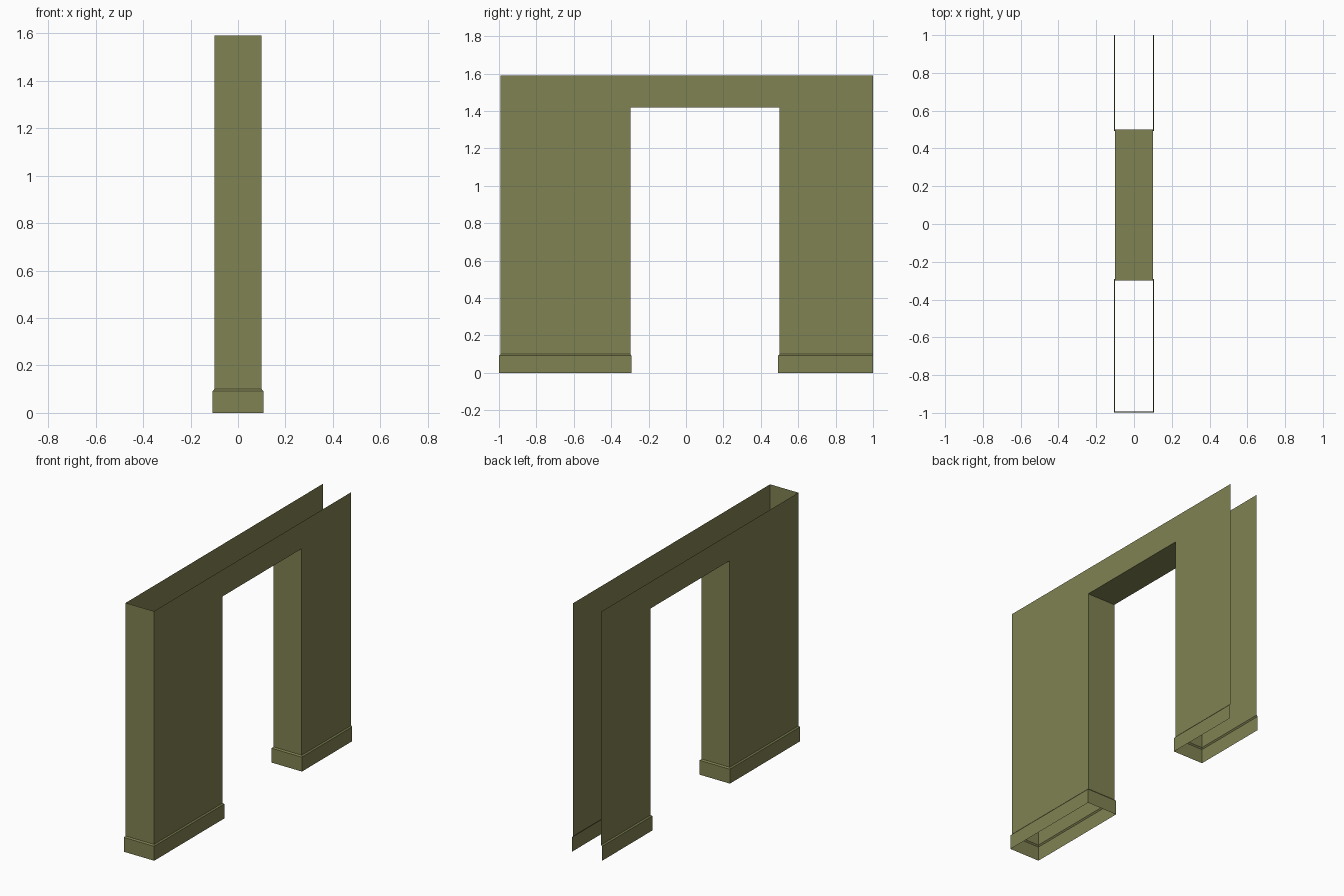
import bpy
import bmesh

if "Cube" in bpy.data.objects:
    bpy.data.objects.remove(bpy.data.objects["Cube"])

HALF = 0.10       # half wall thickness
STEP = 0.007      # how far the skirting stands out
BASE, TOP, DOOR = 0.10, 1.59, 1.42

olive = bpy.data.materials.new("olive paint")
olive.diffuse_color = (0.216, 0.223, 0.084, 1.0)
olive.use_nodes = True
olive.node_tree.nodes["Principled BSDF"].inputs["Base Color"].default_value = olive.diffuse_color


def finish(name, bm):
    mesh = bpy.data.meshes.new(name)
    bm.to_mesh(mesh)
    bm.free()
    mesh.materials.append(olive)
    obj = bpy.data.objects.new(name, mesh)
    bpy.context.collection.objects.link(obj)


# Wall shell: two doorway-shaped sheets joined by the end, jambs and soffit;
# the top, the underside and the +y end stay open
def wall():
    profile = [(-0.992, BASE), (-0.298, BASE), (-0.298, DOOR), (0.50, DOOR),
               (0.50, BASE), (1.0, BASE), (1.0, TOP), (-0.992, TOP)]
    bm = bmesh.new()
    right = [bm.verts.new((HALF, y, z)) for y, z in profile]
    left = [bm.verts.new((-HALF, y, z)) for y, z in profile]
    bm.faces.new(right)
    bm.faces.new(left[::-1])
    for i in (1, 2, 3, 7):
        j = (i + 1) % len(profile)
        bm.faces.new((right[j], right[i], left[i], left[j]))
    finish("wall", bm)


# Skirting: a small chamfered profile swept round the foot of one pier
def skirting(name, y0, y1, open_end=False):
    bm = bmesh.new()
    rings = []
    for out, z in ((0, BASE), (STEP, BASE - 0.008), (STEP, 0)):
        x, a = HALF + out, y0 - out
        b = y1 if open_end else y1 + out
        ring = [(x, b), (-x, b), (-x, a), (x, a)]
        rings.append([bm.verts.new((px, py, z)) for px, py in ring])
    for upper, lower in zip(rings, rings[1:]):
        for i in range(1 if open_end else 0, 4):
            j = (i + 1) % 4
            bm.faces.new((upper[i], lower[i], lower[j], upper[j]))
    finish(name, bm)


wall()
skirting("front_skirting", -0.992, -0.298)
skirting("back_skirting", 0.50, 1.0, open_end=True)
